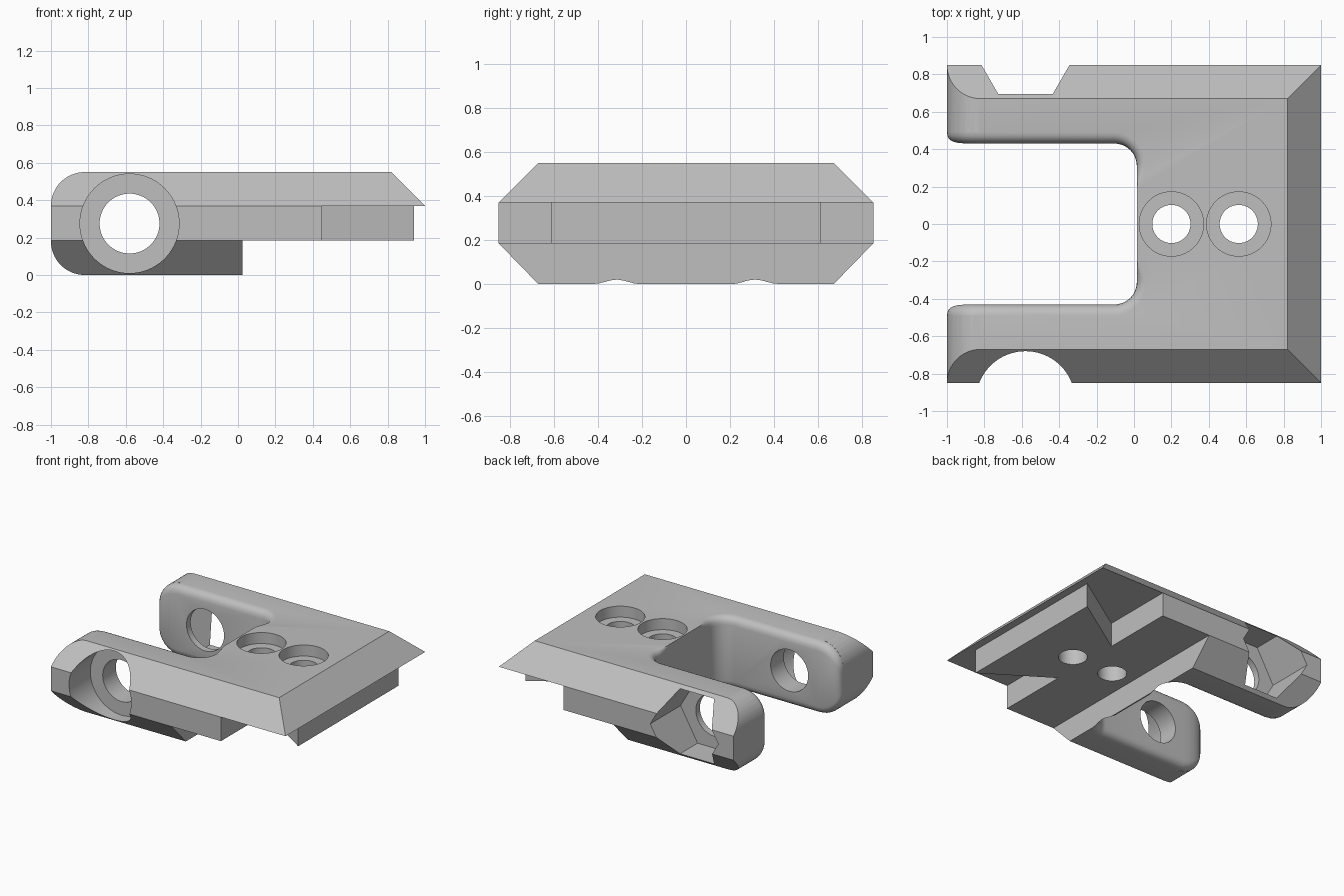
import bpy, bmesh
from math import sin, cos, pi, sqrt, hypot

if "Cube" in bpy.data.objects:
    bpy.data.objects.remove(bpy.data.objects["Cube"])

TOP, MID, LOW = 0.55, 0.37, 0.185   # levels of the stacked layers
W, WT, C = 0.85, 0.67, 0.18         # half width, chamfered half width, chamfer
ZC, PIN = 0.275, -0.58              # pin axis height and x position

grey = bpy.data.materials.new("plain grey")
grey.use_nodes = True
grey.diffuse_color = (0.52, 0.52, 0.52, 1)
grey.node_tree.nodes["Principled BSDF"].inputs["Base Color"].default_value = grey.diffuse_color


def make(name, rings):
    """Closed solid lofted through equal-length rings of points, with end caps."""
    bm = bmesh.new()
    loops = [[bm.verts.new(p) for p in ring] for ring in rings]
    n = len(loops[0])
    for a, b in zip(loops, loops[1:]):
        for i in range(n):
            j = (i + 1) % n
            bm.faces.new((a[i], a[j], b[j], b[i]))
    bm.faces.new(loops[0])
    bm.faces.new(loops[-1])
    bmesh.ops.recalc_face_normals(bm, faces=bm.faces)
    me = bpy.data.meshes.new(name)
    bm.to_mesh(me)
    bm.free()
    me.materials.append(grey)
    ob = bpy.data.objects.new(name, me)
    bpy.context.collection.objects.link(ob)
    return ob


def rect(x0, x1, y, z):
    return [(x0, -y, z), (x1, -y, z), (x1, y, z), (x0, y, z)]


def circle(r, n, turn=0.0):
    return [(r * cos(2 * pi * i / n + turn), r * sin(2 * pi * i / n + turn)) for i in range(n)]


def along_y(name, shape, y0, y1):
    return make(name, [[(PIN + a, y, ZC + b) for a, b in shape] for y in (y0, y1)])


def along_z(name, x, r, z0, z1):
    return make(name, [[(x + a, b, z) for a, b in circle(r, 64)] for z in (z0, z1)])


def combine(target, tool, operation):
    tool.hide_render = True
    mod = target.modifiers.new("cut", 'BOOLEAN')
    mod.operation, mod.object, mod.solver = operation, tool, 'EXACT'
    bpy.context.view_layer.objects.active = target
    bpy.ops.object.modifier_apply(modifier=mod.name)
    bpy.data.objects.remove(tool)


# Bevelled top plate
body = make("hinge_bracket", [rect(-1, 1, W, MID), rect(-1, 1 - C, WT, TOP)])

# Middle layer with a flared tail
half = [(-1, W), (0.45, W), (0.45, 0.29), (0.94, 0.61)]
tail = half + [(x, -y) for x, y in reversed(half)]
middle = make("middle_layer", [[(x, y, z) for x, y in tail] for z in (LOW, MID)])

# Bevelled lower layer under the arms
lower = make("lower_layer", [rect(-1, 0.025, WT, 0), rect(-1, 0.025, W, LOW)])
combine(body, middle, 'UNION')
combine(body, lower, 'UNION')

# Rounded arm tips, as an intersection with a side profile
arc = [(-1 + C - C * sin(t), C * cos(t)) for t in [pi / 2 * i / 16 for i in range(17)]]
side = [(1.2, TOP)] + [(x, TOP - C + z) for x, z in arc]
side += [(x, C - z) for x, z in reversed(arc)] + [(1.2, 0)]
combine(body, make("tip_profile", [[(x, y, z) for x, z in side] for y in (-1, 1)]), 'INTERSECT')


# Slot between the arms: its wall flares outward near the arm outline as a fillet
def edge_distance(x, z):
    qx, qz = -1 + C - x, abs(z - ZC) - (ZC - C)
    return C - hypot(max(qx, 0), max(qz, 0)) - min(max(qx, qz), 0)


def flare(x, z, r):
    d = min(max(edge_distance(x, z), 0), r)
    return r - sqrt(max(r * r - (r - d) ** 2, 0))


def column_heights(x):
    t = min(max(-1 + C - x, 0), C)
    h = ZC - C + sqrt(C * C - t * t)
    steps = [h - s for s in (0, 0.003, 0.01, 0.02, 0.035, 0.06)]
    return [-0.1] + [ZC - s for s in steps] + [ZC + s for s in reversed(steps)] + [0.65]


R, FILLET = 0.12, 0.06
path = [(x, 0.43, 0, 1, FILLET) for x in
        (-1.1, -1, -0.997, -0.99, -0.98, -0.965, -0.94, -0.91, -0.87, -0.82, -0.5)]
for i in range(13):
    t = pi / 2 * i / 12
    path.append((-0.105 + R * sin(t), 0.31 + R * cos(t), sin(t), cos(t), FILLET - 0.01 * i / 12))
path += [(0.015, 0.28, 1, 0, 0.042), (0.015, 0.25, 1, 0, 0.028),
         (0.015, 0.22, 1, 0, 0.013), (0.015, 0.19, 1, 0, 0)]
path += [(x, -y, nx, -ny, r) for x, y, nx, ny, r in reversed(path)]
columns = []
for x, y, nx, ny, r in path:
    columns.append([(x + nx * flare(x, z, r), y + ny * flare(x, z, r), z) for z in column_heights(x)])
combine(body, make("slot_cutter", list(zip(*columns))), 'DIFFERENCE')

# Pin bore through both arms, round recess in front, hexagonal recess behind
combine(body, along_y("pin_bore", circle(0.16, 64), -1, 1), 'DIFFERENCE')
combine(body, along_y("round_recess", circle(0.265, 80), -1, -0.59), 'DIFFERENCE')
combine(body, along_y("hex_recess", circle(0.29, 6), 0.48, 1), 'DIFFERENCE')

# Two counterbored screw holes in the plate
for x in (0.2, 0.56):
    combine(body, along_z("screw_hole", x, 0.102, 0, 1), 'DIFFERENCE')
    combine(body, along_z("screw_recess", x, 0.172, TOP - 0.085, 1), 'DIFFERENCE')

# Smooth rounded surfaces, crisp edges elsewhere
bpy.ops.object.select_all(action='DESELECT')
body.select_set(True)
bpy.context.view_layer.objects.active = body
bpy.ops.object.shade_smooth_by_angle(angle=pi / 6)
